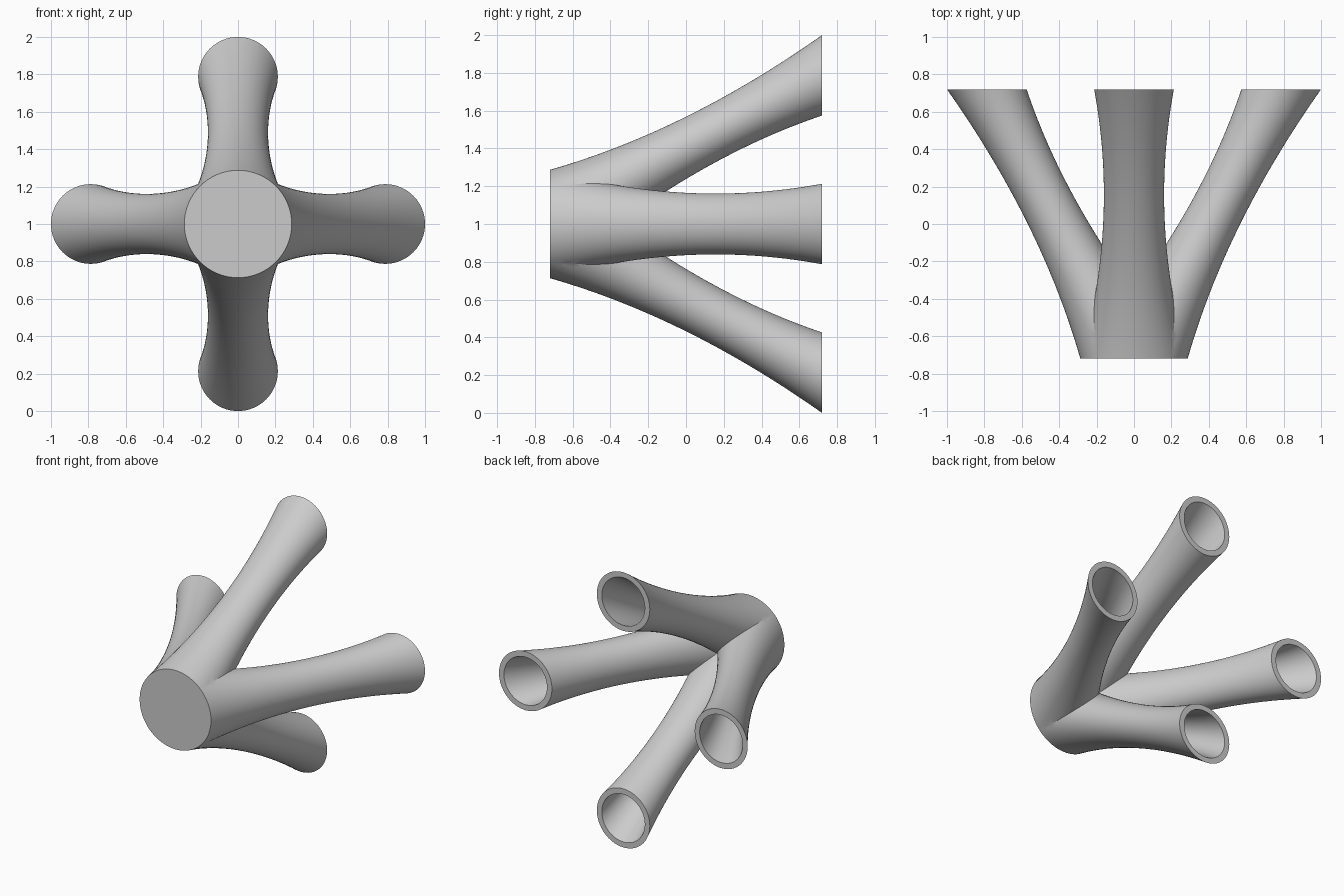
import bpy, bmesh, math
from mathutils import Matrix, Vector

if "Cube" in bpy.data.objects:
    bpy.data.objects.remove(bpy.data.objects["Cube"])

HALF, WALL, SIDES, STEPS = 0.72, 0.04, 64, 36


def section(bm, y, wall):
    """Circle of one arm, drifting outward with a narrow waist."""
    t = y / HALF
    centre = 0.403 + 0.3935 * t - 0.0095 * t * t
    radius = 0.165 - 0.037 * t + 0.085 * t * t - wall
    ring = []
    for i in range(SIDES):
        a = math.tau * i / SIDES
        ring.append(bm.verts.new((radius * math.sin(a), y, centre + radius * math.cos(a))))
    return ring


def bridge(bm, r1, r2):
    for i in range(SIDES):
        j = (i + 1) % SIDES
        bm.faces.new((r1[i], r1[j], r2[j], r2[i]))


def cap(bm, ring, y):
    hub = bm.verts.new((0, y, 0))
    for i in range(SIDES):
        bm.faces.new((hub, ring[(i + 1) % SIDES], ring[i]))


bm = bmesh.new()

# One hollow arm: outer skin, rim, then inner bore back to the front wall
ys = [-HALF + 2 * HALF * k / STEPS for k in range(STEPS + 1)]
inner_ys = [max(y, WALL - HALF) for y in ys[1:]]
rings = [section(bm, y, 0) for y in ys]
rings += [section(bm, y, WALL) for y in reversed(inner_ys)]
for r1, r2 in zip(rings, rings[1:]):
    bridge(bm, r1, r2)
cap(bm, rings[0], ys[0])
cap(bm, rings[-1], inner_ys[0])

# Trim the arm to its quarter so the four arms meet in clean mitres
for side in (1, -1):
    bmesh.ops.bisect_plane(bm, geom=bm.verts[:] + bm.edges[:] + bm.faces[:],
                           dist=1e-5, plane_co=(0, 0, 0),
                           plane_no=Vector((side, 0, -1)).normalized(),
                           clear_outer=True)

# Repeat around the front-to-back axis
quarter = bm.verts[:] + bm.edges[:] + bm.faces[:]
for k in range(1, 4):
    copy = bmesh.ops.duplicate(bm, geom=quarter)["geom"]
    verts = [g for g in copy if isinstance(g, bmesh.types.BMVert)]
    bmesh.ops.rotate(bm, verts=verts, cent=(0, 0, 0),
                     matrix=Matrix.Rotation(k * math.pi / 2, 3, 'Y'))
bmesh.ops.remove_doubles(bm, verts=bm.verts[:], dist=1e-4)
bmesh.ops.recalc_face_normals(bm, faces=bm.faces[:])
bmesh.ops.translate(bm, verts=bm.verts[:], vec=(0, 0, 1))

mesh = bpy.data.meshes.new("four_way_manifold")
bm.to_mesh(mesh)
bm.free()
manifold = bpy.data.objects.new("four_way_manifold", mesh)
bpy.context.collection.objects.link(manifold)

# Plain grey finish
grey = bpy.data.materials.new("light_grey")
grey.use_nodes = True
colour = (0.6, 0.6, 0.6, 1)
grey.diffuse_color = colour
grey.node_tree.nodes["Principled BSDF"].inputs["Base Color"].default_value = colour
mesh.materials.append(grey)

bpy.ops.object.select_all(action='DESELECT')
manifold.select_set(True)
bpy.context.view_layer.objects.active = manifold
bpy.ops.object.shade_smooth_by_angle(angle=math.radians(25))
